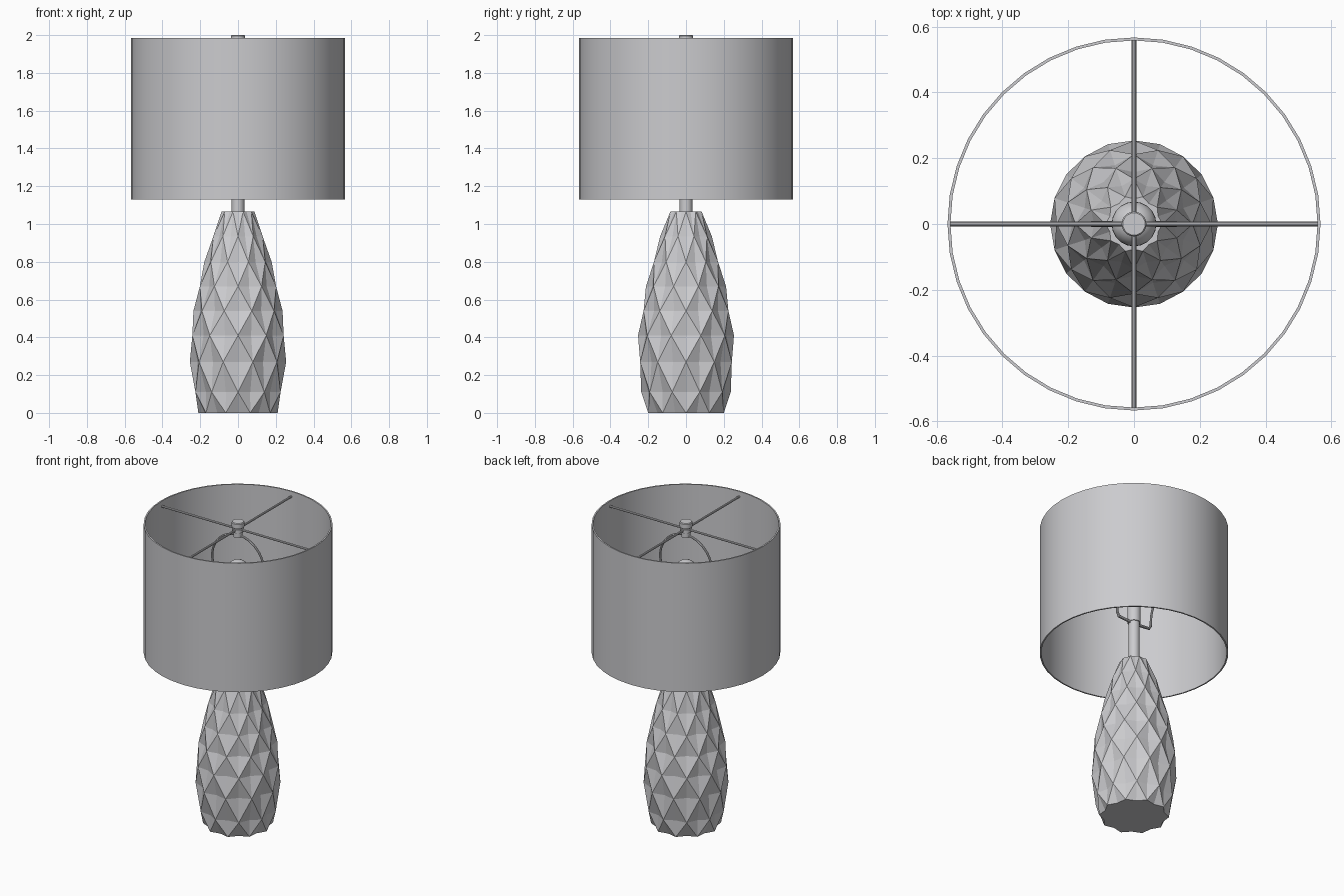
import bpy, bmesh, math
from mathutils import Vector

cube = bpy.data.objects.get("Cube")
if cube:
    bpy.data.objects.remove(cube, do_unlink=True)

GREY = (0.6, 0.6, 0.62, 1)
mat = bpy.data.materials.new("soft grey")
mat.use_nodes = True
mat.diffuse_color = GREY
mat.node_tree.nodes["Principled BSDF"].inputs["Base Color"].default_value = GREY


def add_object(name, bm, smooth=True):
    bmesh.ops.recalc_face_normals(bm, faces=bm.faces)
    mesh = bpy.data.meshes.new(name)
    bm.to_mesh(mesh)
    bm.free()
    mesh.materials.append(mat)
    obj = bpy.data.objects.new(name, mesh)
    bpy.context.collection.objects.link(obj)
    if smooth:
        bpy.ops.object.select_all(action="DESELECT")
        obj.select_set(True)
        bpy.context.view_layer.objects.active = obj
        bpy.ops.object.shade_smooth_by_angle(angle=math.radians(35))
    return obj


def lathe(name, profile, segments, closed=False):
    """Spin a (radius, height) profile about the z axis."""
    bm = bmesh.new()
    verts = [bm.verts.new((r, 0, z)) for r, z in profile]
    pairs = list(zip(verts, verts[1:]))
    if closed:
        pairs.append((verts[-1], verts[0]))
    edges = [bm.edges.new(p) for p in pairs]
    bmesh.ops.spin(bm, geom=verts + edges, cent=(0, 0, 0), axis=(0, 0, 1),
                   angle=math.tau, steps=segments, use_duplicate=False)
    bmesh.ops.remove_doubles(bm, verts=bm.verts, dist=0.0005)
    return add_object(name, bm)


def wire(name, points, radius, sides=8):
    """Sweep a round section along a path that lies in the xz or yz plane."""
    bm = bmesh.new()
    pts = [Vector(p) for p in points]
    flat = Vector((0, 1, 0)) if all(abs(p.y) < 1e-6 for p in pts) else Vector((1, 0, 0))
    rings = []
    for i, p in enumerate(pts):
        along = (pts[min(i + 1, len(pts) - 1)] - pts[max(i - 1, 0)]).normalized()
        out = along.cross(flat)
        rings.append([bm.verts.new(p + radius * (math.cos(a) * flat + math.sin(a) * out))
                      for a in (math.tau * k / sides for k in range(sides))])
    for a, b in zip(rings, rings[1:]):
        for k in range(sides):
            m = (k + 1) % sides
            bm.faces.new((a[k], a[m], b[m], b[k]))
    bm.faces.new(rings[0])
    bm.faces.new(rings[-1])
    return add_object(name, bm)


# Faceted base: staggered rows of ridge points with a dent in every diamond
ROWS = [(0.21, 0), (0.237, 0.11), (0.255, 0.27), (0.254, 0.41), (0.236, 0.54),
        (0.212, 0.67), (0.178, 0.8), (0.137, 0.935), (0.087, 1.065)]
COLUMNS = 20
DENT = 0.885
bm = bmesh.new()
grid = []
for row, (r, z) in enumerate(ROWS):
    ring = []
    for col in range(COLUMNS):
        a = math.tau * col / COLUMNS
        reach = r if (row + col) % 2 == 0 else r * DENT
        ring.append(bm.verts.new((reach * math.cos(a), reach * math.sin(a), z)))
    grid.append(ring)
for row in range(len(ROWS) - 1):
    for col in range(COLUMNS):
        nxt = (col + 1) % COLUMNS
        a, b = grid[row][col], grid[row][nxt]
        c, d = grid[row + 1][nxt], grid[row + 1][col]
        # the shared edge always joins two ridge points
        tris = ((a, b, c), (a, c, d)) if (row + col) % 2 == 0 else ((a, b, d), (b, c, d))
        for tri in tris:
            bm.faces.new(tri)
bm.faces.new(grid[0])
bm.faces.new(grid[-1])
add_object("faceted_base", bm, smooth=False)

# Drum shade, a thin open tube
lathe("drum_shade", [(0.567, 1.13), (0.567, 1.985), (0.558, 1.985), (0.558, 1.13)],
      40, closed=True)

# Stem, socket and bulb
lathe("stem", [(0, 1.05), (0.034, 1.05), (0.034, 1.34), (0, 1.34)], 20)
lathe("socket", [(0, 1.34), (0.04, 1.34), (0.04, 1.47), (0, 1.47)], 20)
BULB_R, BULB_Z = 0.068, 1.675
dome = [(BULB_R * math.cos(t), BULB_Z + BULB_R * math.sin(t))
        for t in (math.radians(d) for d in range(-40, 90, 10))]
lathe("bulb", [(0, 1.46), (0.032, 1.46), (0.034, 1.54)] + dome + [(0, BULB_Z + BULB_R)], 20)

# Harp: a saddle at the socket and a rounded loop up to the finial
wire("harp_saddle", [(-0.13, 0, 1.37), (-0.12, 0, 1.345), (0, 0, 1.335),
                     (0.12, 0, 1.345), (0.13, 0, 1.37)], 0.009)
loop = []
for i in range(33):
    t = math.pi * i / 32
    loop.append((0.19 * math.cos(t), 0, 1.72 + 0.19 * math.sin(t)))
wire("harp_loop", [(0.13, 0, 1.36), (0.135, 0, 1.44), (0.17, 0, 1.6)] + loop
     + [(-0.17, 0, 1.6), (-0.135, 0, 1.44), (-0.13, 0, 1.36)], 0.007)

# Spider bars that hold the shade
for name, axis in (("spider_bar_across", Vector((1, 0, 0))),
                   ("spider_bar_deep", Vector((0, 1, 0)))):
    centre = Vector((0, 0, 1.95))
    wire(name, [centre - axis * 0.56, centre + axis * 0.56], 0.007)

# Finial
lathe("finial", [(0, 1.9), (0.028, 1.9), (0.028, 1.935), (0.036, 1.935), (0.036, 1.957),
                 (0.028, 1.957), (0.028, 1.965), (0.038, 1.965), (0.038, 1.995),
                 (0.034, 2.0), (0, 2.0)], 20)
